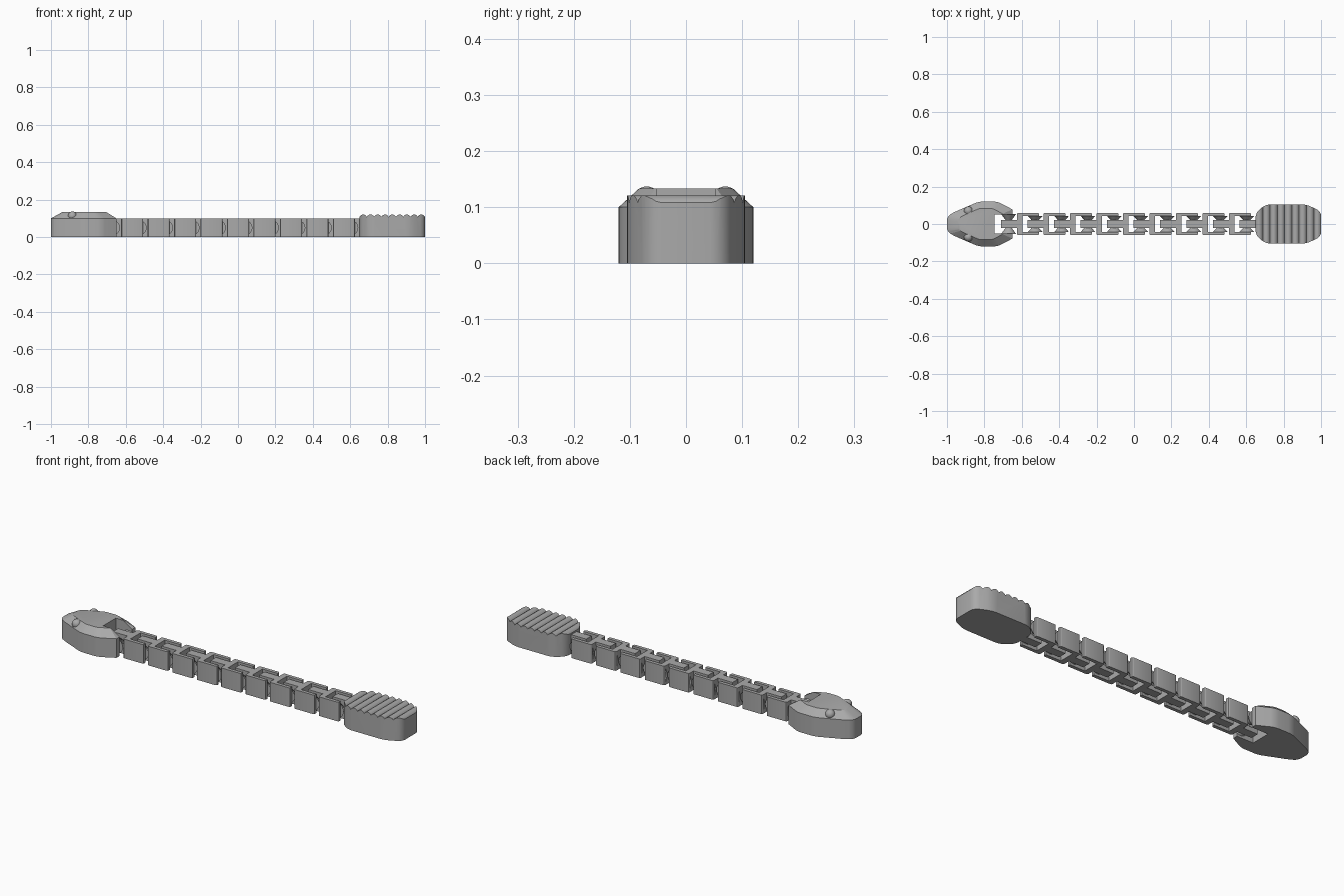
import bpy, bmesh, math
from mathutils import Matrix, Vector

cube = bpy.data.objects.get("Cube")
if cube:
    bpy.data.objects.remove(cube)

grey = bpy.data.materials.new("grey plastic")
grey.use_nodes = True
COLOUR = (0.4, 0.4, 0.4, 1)
grey.diffuse_color = COLOUR
grey.node_tree.nodes["Principled BSDF"].inputs["Base Color"].default_value = COLOUR

PITCH, FIRST, COUNT = 0.1415, -0.625, 9
HEIGHT, PIN_X = 0.10, -0.0455
TONGUE = [(-0.085, 0.022), (0, 0.022)]


def mirrored(half):
    """Close a half outline by mirroring it across y = 0."""
    return half + [(x, -y) for x, y in reversed(half)]


def prism(points, height):
    bm = bmesh.new()
    face = bm.faces.new([bm.verts.new((x, y, 0)) for x, y in points])
    top = bmesh.ops.extrude_face_region(bm, geom=[face])
    bmesh.ops.translate(bm, vec=(0, 0, height),
                        verts=[v for v in top["geom"] if isinstance(v, bmesh.types.BMVert)])
    bmesh.ops.recalc_face_normals(bm, faces=bm.faces)
    return bm


def round_corners(bm, size, test=lambda p: True, segments=3):
    edges = [e for e in bm.edges
             if abs(e.verts[0].co.z - e.verts[1].co.z) > 0.05 and test(e.verts[0].co)]
    bmesh.ops.bevel(bm, geom=edges, offset=size, segments=segments, profile=0.5,
                    affect='EDGES', clamp_overlap=True)


def add_pins(bm, x, wall, tip, radius, tip_radius):
    """Pair of cones pointing inward from the side walls."""
    for side in (-1, 1):
        turn = Matrix.Rotation(side * math.pi / 2, 4, 'X')
        place = Matrix.Translation((x, side * (wall + tip) / 2, HEIGHT / 2))
        bmesh.ops.create_cone(bm, cap_ends=True, segments=24, radius1=radius,
                              radius2=tip_radius, depth=wall - tip, matrix=place @ turn)


def make(name, bm):
    mesh = bpy.data.meshes.new(name)
    bm.to_mesh(mesh)
    bm.free()
    mesh.materials.append(grey)
    obj = bpy.data.objects.new(name, mesh)
    bpy.context.collection.objects.link(obj)
    return obj


def boolean(obj, cutter, operation='DIFFERENCE'):
    mod = obj.modifiers.new("cut", 'BOOLEAN')
    mod.operation, mod.object, mod.solver = operation, cutter, 'EXACT'
    bpy.context.view_layer.update()
    result = bpy.data.meshes.new_from_object(
        obj.evaluated_get(bpy.context.evaluated_depsgraph_get()))
    obj.modifiers.clear()
    obj.data = result
    bpy.data.objects.remove(cutter)


def join_pins(obj, wall, x):
    bm = bmesh.new()
    bm.from_mesh(obj.data)
    add_pins(bm, x, wall, 0.012, 0.040, 0.010)
    bm.to_mesh(obj.data)
    bm.free()


def dimple(obj, x):
    bm = bmesh.new()
    add_pins(bm, x, 0.05, 0.004, 0.056, 0.010)
    boolean(obj, make("dimple_cutter", bm))


def smooth(obj):
    bpy.ops.object.select_all(action='DESELECT')
    obj.select_set(True)
    bpy.context.view_layer.objects.active = obj
    bpy.ops.object.shade_smooth_by_angle(angle=math.radians(30))


# Body links: forked piece with a tongue that reaches into the one before
bm = prism(mirrored(TONGUE + [(0, 0.06), (0.118, 0.06), (0.118, 0.042), (0.03, 0.042)]), HEIGHT)
round_corners(bm, 0.008, lambda p: abs(p.y) > 0.055)
link = make("body_link_1", bm)
dimple(link, PIN_X)
join_pins(link, 0.043, PITCH + PIN_X)
smooth(link)
link.location.x = FIRST
for i in range(1, COUNT):
    copy = link.copy()
    copy.name = f"body_link_{i + 1}"
    copy.location.x = FIRST + i * PITCH
    bpy.context.collection.objects.link(copy)

# Head: rounded prism with a sloping crown and a socket at the neck
bm = prism(mirrored([(-1, 0.04), (-0.965, 0.062), (-0.83, 0.12), (-0.73, 0.12), (-0.65, 0.078)]), HEIGHT)
round_corners(bm, 0.03, lambda p: p.x < -0.7, 4)
crown = max((f for f in bm.faces if f.normal.z > 0.9), key=lambda f: f.calc_area())
grown = bmesh.ops.extrude_face_region(bm, geom=[crown])
bmesh.ops.delete(bm, geom=[crown], context='FACES_ONLY')
centre = Vector((-0.815, 0, 0))
for v in grown["geom"]:
    if isinstance(v, bmesh.types.BMVert):
        v.co.x = centre.x + (v.co.x - centre.x) * 0.68
        v.co.y *= 0.70
        v.co.z = 0.133
bmesh.ops.recalc_face_normals(bm, faces=bm.faces)
head = make("head", bm)
socket = bmesh.new()
bmesh.ops.create_cube(socket, size=1, matrix=Matrix.Translation((-0.645, 0, 0.1))
                      @ Matrix.Diagonal((0.2, 0.104, 0.4, 1)))
boolean(head, make("socket_cutter", socket))
join_pins(head, 0.053, FIRST + PIN_X)
smooth(head)

# Eyes
for side, label in ((1, "left"), (-1, "right")):
    bm = bmesh.new()
    bmesh.ops.create_uvsphere(bm, u_segments=20, v_segments=12, radius=0.024,
                              matrix=Matrix.Translation((-0.885, side * 0.07, 0.113)))
    smooth(make(f"{label}_eye", bm))

# Tail: rounded block intersected with a row of scalloped ridges
bm = prism(mirrored([(0.65, 0.06), (0.705, 0.105), (0.92, 0.105), (1, 0.068)]), 0.2)
round_corners(bm, 0.025, segments=4)
tail = make("tail_rattle", bm)
RIDGES, STEPS = 9, 8
scallops = [(0.65 + 0.35 * i / (RIDGES * STEPS),
             0.108 + 0.013 * abs(math.sin(math.pi * i / STEPS)) ** 0.7)
            for i in range(RIDGES * STEPS + 1)]
bm = prism([(0.6, 0), (0.6, 0.108)] + scallops + [(1.05, 0.108), (1.05, 0)], 0.4)
bmesh.ops.transform(bm, verts=bm.verts, matrix=Matrix.Translation((0, 0.2, 0))
                    @ Matrix.Rotation(math.pi / 2, 4, 'X'))
boolean(tail, make("ridge_cutter", bm), 'INTERSECT')
smooth(tail)

# Tongue joining the tail to the last link
tail_x = FIRST + COUNT * PITCH
tongue = make("tail_tongue", prism(mirrored([TONGUE[0], (0.02, 0.022)]), HEIGHT))
dimple(tongue, PIN_X)
smooth(tongue)
tongue.location.x = tail_x
